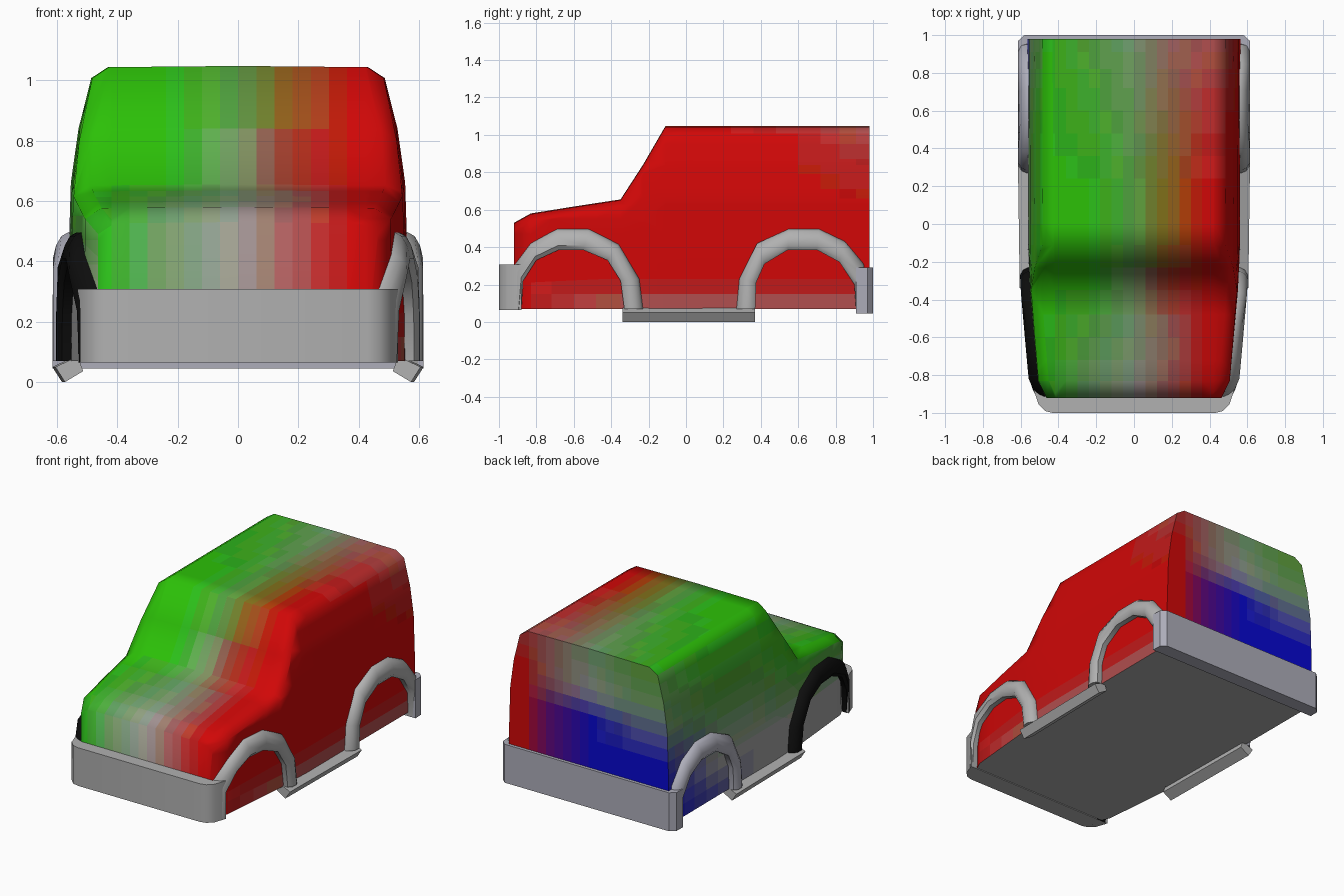
import bpy, bmesh, math
from mathutils import Vector

if "Cube" in bpy.data.objects:
    bpy.data.objects.remove(bpy.data.objects["Cube"])


def lerp_table(table, v):
    if v <= table[0][0]:
        return table[0][1]
    for (a, p), (b, q) in zip(table, table[1:]):
        if v <= b:
            return p + (q - p) * ((v - a) / (b - a))
    return table[-1][1]


def plan_width(y):
    return lerp_table([(-.92, .465), (-.84, .508), (-.6, .53), (-.35, .552), (0, .565)], y)


def side_width(z):
    return lerp_table([(.07, 1), (.56, .995), (.66, .98), (.84, .935), (1.005, .86)], z)


def material(name, rgb):
    m = bpy.data.materials.new(name)
    m.diffuse_color = (*rgb, 1)
    m.use_nodes = True
    m.node_tree.nodes["Principled BSDF"].inputs["Base Color"].default_value = m.diffuse_color
    return m


def finish(bm, name, angle=40, mat=None):
    bmesh.ops.recalc_face_normals(bm, faces=bm.faces)
    me = bpy.data.meshes.new(name)
    bm.to_mesh(me)
    bm.free()
    ob = bpy.data.objects.new(name, me)
    bpy.context.collection.objects.link(ob)
    if mat:
        me.materials.append(mat)
    bpy.ops.object.select_all(action='DESELECT')
    ob.select_set(True)
    bpy.context.view_layer.objects.active = ob
    bpy.ops.object.shade_smooth_by_angle(angle=math.radians(angle))
    return ob


def loft(rings):
    bm = bmesh.new()
    vs = [[bm.verts.new(p) for p in r] for r in rings]
    n = len(rings[0])
    for a, b in zip(vs, vs[1:]):
        for i in range(n):
            j = (i + 1) % n
            bm.faces.new((a[i], a[j], b[j], b[i]))
    bm.faces.new(vs[0])
    bm.faces.new(vs[-1])
    bmesh.ops.recalc_face_normals(bm, faces=bm.faces)
    return bm


# Body shell: cross sections lofted from nose to tail
def section(y, top):
    edge = top - .04
    half = []
    for f in (0, .3, .63, .82, 1):
        z = .07 + f * (edge - .07)
        half.append((plan_width(y) * side_width(z), y, z))
    half.append((half[-1][0] - .055, y, top - .004))
    left = [(-x, yy, z) for x, yy, z in reversed(half)]
    return half + [(0, y, top)] + left + [(0, y, .07)]


bm = loft([section(y, t) for y, t in ((-.92, .53), (-.83, .58), (-.6, .617), (-.35, .655),
                                      (-.23, .84), (-.11, 1.047), (.98, 1.047))])


# Cuts that leave the shape alone but carry the colour gradient
def cut(axis, d, keep):
    bm.normal_update()
    faces = [f for f in bm.faces if keep(f.normal)]
    edges = list({e for f in faces for e in f.edges})
    verts = list({v for f in faces for v in f.verts})
    no = Vector([float(i == axis) for i in range(3)])
    bmesh.ops.bisect_plane(bm, geom=verts + edges + faces, plane_co=no * d, plane_no=no)


for i in range(-7, 8):
    cut(0, i * .06 + .001, lambda n: abs(n.x) < .6 and n.z > -.9)
for i in range(11):
    cut(2, .15 + i * .08, lambda n: abs(n.x) > .7 or n.y > .7)
for y in (-.72, -.48, 0, .12, .24, .36, .48, .6, .72, .82, .91):
    cut(1, y, lambda n: n.z > -.9)

# Paint charts: rows of colour stops, blended both ways
P = {'R': (205, 18, 18), 'G': (48, 185, 22), 'L': (85, 162, 65), 'S': (118, 155, 112),
     'N': (157, 157, 155), 'O': (140, 98, 28), 'P': (172, 82, 80), 'B': (16, 16, 205),
     'V': (75, 75, 170), 'M': (85, 20, 140), 'T': (150, 105, 98), 'D': (178, 40, 35)}
P = {k: Vector(v) / 255 for k, v in P.items()}
top_chart = ((-.47, -.22, 0, .19, .38), [(-.92, "GSNPR"), (-.6, "GLSTR"), (-.3, "GGSDR"),
             (-.14, "GGLOR"), (.2, "GGLOR"), (.98, "GLSTP")])
right_chart = ((.09, .24, .6, .85, 1.03), [(-.92, "RRRRR"), (-.4, "PRRRR"), (.5, "PRRRR"),
               (.98, "PRRDP")])
left_chart = ((.1, .27, .48, .68, 1.0), [(-.92, "NNLGG"), (-.35, "NNLGG"), (.1, "NNSLG"),
              (.5, "VNSLG"), (.98, "BBVSL")])
back_chart = ((.1, .42, .6, .78, 1.03), [(-.55, "BBVSL"), (-.3, "BBVSL"), (0, "BBBNS"),
              (.25, "MMMTT"), (.48, "RRRRD")])


def hue_at(n, p):
    if n.z < -.9:
        return (.66, .66, .66)
    if n.y > .8:
        chart, u, v = back_chart, p.x, p.z
    elif n.x > .75:
        chart, u, v = right_chart, p.y, p.z
    elif n.x < -.75:
        chart, u, v = left_chart, p.y, p.z
    else:
        chart, u, v = top_chart, p.y, p.x
    stops, rows = chart
    c = lerp_table([(k, lerp_table([(s, P[a]) for s, a in zip(stops, row)], v))
                    for k, row in rows], u)
    return tuple(round(x * 16) / 16 for x in c)


body = finish(bm, "body", 75)
slots = {}
for f in body.data.polygons:
    rgb = hue_at(f.normal, f.center)
    if rgb not in slots:
        slots[rgb] = len(slots)
        body.data.materials.append(material("paint_%d" % slots[rgb], [x ** 2.2 for x in rgb]))
    f.material_index = slots[rgb]


grey = material("trim_grey", (.44, .44, .44))
pale = material("trim_pale", (.42, .42, .49))
black = material("trim_black", (.004, .004, .004))


# Bumpers: plan outline extruded upward
def bumper(name, half, z0, z1, mat):
    outline = half + [(-x, y) for x, y in reversed(half)]
    finish(loft([[(x, y, z) for x, y in outline] for z in (z0, z1)]), name, 40, mat)


bumper("front_bumper", [(.47, -.88), (.53, -.88), (.505, -.955), (.47, -.99), (.43, -1)],
       .065, .308, grey)
bumper("rear_bumper", [(.55, .91), (.615, .91), (.613, .97), (.58, 1)], .045, .29, pale)


# Wheel arches: inner/outer rim pairs in (y, z) swept with a rounded section
front_rims = [((-.33, .07), (-.23, .07)), ((-.35, .22), (-.25, .23)), ((-.42, .33), (-.36, .415)),
              ((-.55, .385), (-.52, .497)), ((-.68, .385), (-.69, .497)),
              ((-.80, .33), (-.83, .42)), ((-.87, .22), (-.92, .30)), ((-.88, .065), (-.95, .065))]
rear_rims = [((.37, .07), (.27, .07)), ((.375, .21), (.285, .23)), ((.42, .31), (.38, .42)),
             ((.545, .385), (.55, .497)), ((.70, .385), (.71, .497)),
             ((.82, .32), (.85, .43)), ((.90, .2), (.95, .31)), ((.91, .05), (.98, .05))]


def arch(name, rims, s, mat):
    rings = []
    for a, b in rims:
        a, b = Vector(a), Vector(b)
        ring = []
        for t, d in ((0, -.035), (0, .03), (.22, .048), (.6, .048), (.88, .03), (1, .005), (1, -.035)):
            y, z = a.lerp(b, t)
            ring.append((s * (plan_width(y) + d - .01 * (z > .45)), y, z))
        rings.append(ring)
    finish(loft(rings), name, 45, mat)


for s, side in ((1, "right"), (-1, "left")):
    arch("front_arch_" + side, front_rims, s, black if s < 0 else grey)
    arch("rear_arch_" + side, rear_rims, s, pale if s < 0 else grey)
    # Side step: tilted bar between the arches
    step = [(.615, .05), (.583, 0), (.523, .036), (.54, .085)]
    finish(loft([[(s * (x + dx), y, z) for x, z in step]
                 for y, dx in ((-.34, -.01), (.37, 0))]), "side_step_" + side, 40, grey)
